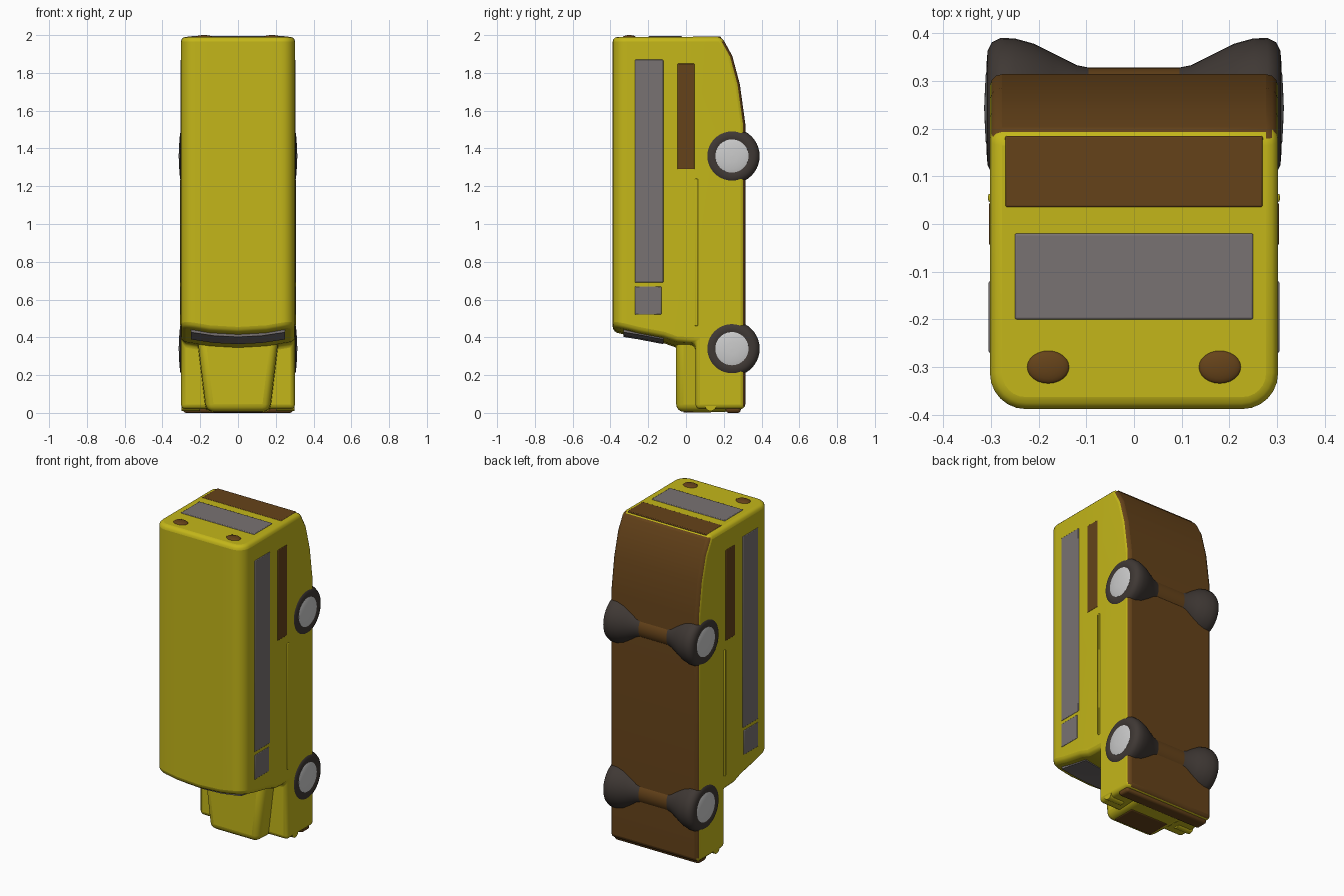
import bpy, bmesh, math

if "Cube" in bpy.data.objects:
    bpy.data.objects.remove(bpy.data.objects["Cube"])

def mat(name, c):
    m = bpy.data.materials.new(name)
    m.diffuse_color = (*c, 1)
    m.use_nodes = True
    m.node_tree.nodes["Principled BSDF"].inputs["Base Color"].default_value = m.diffuse_color
    return m

YELLOW = mat("yellow", (0.55, 0.47, 0.01))
BROWN = mat("brown", (0.13, 0.055, 0.01))
GLASS = mat("glass", (0.19, 0.17, 0.17))
DARK = mat("dark_rubber", (0.05, 0.04, 0.035))
SILVER = mat("silver", (0.55, 0.55, 0.57))

def finish(bm, name, mats, bevel=0.0, segs=3):
    bmesh.ops.recalc_face_normals(bm, faces=bm.faces)
    me = bpy.data.meshes.new(name)
    bm.to_mesh(me)
    bm.free()
    ob = bpy.data.objects.new(name, me)
    bpy.context.collection.objects.link(ob)
    for m in mats:
        me.materials.append(m)
    if bevel:
        b = ob.modifiers.new("round", 'BEVEL')
        b.width, b.segments, b.limit_method = bevel, segs, 'ANGLE'
        b.angle_limit = math.radians(35)
        b.use_clamp_overlap = False
    bpy.ops.object.select_all(action='DESELECT')
    ob.select_set(True)
    bpy.context.view_layer.objects.active = ob
    bpy.ops.object.shade_smooth_by_angle(angle=math.radians(40))
    return ob

def loft(profile, xs, bow=0.0, bowed=()):
    """Side profile (y, z) repeated at several x; bowed points curve back at the sides."""
    bm = bmesh.new()
    w = max(xs)
    rings = [[bm.verts.new((x, y, z + (bow * (x / w) ** 2 if i in bowed else 0)))
              for i, (y, z) in enumerate(profile)] for x in xs]
    n = len(profile)
    for a, b in zip(rings, rings[1:]):
        for i in range(n):
            bm.faces.new((a[i], a[(i + 1) % n], b[(i + 1) % n], b[i]))
    bm.faces.new(rings[0])
    bm.faces.new(rings[-1][::-1])
    bmesh.ops.recalc_face_normals(bm, faces=bm.faces)
    return bm

def box(name, size, loc, m, bevel=0.0, segs=3):
    bm = bmesh.new()
    bmesh.ops.create_cube(bm, size=1)
    for v in bm.verts:
        v.co = [v.co[k] * size[k] + loc[k] for k in range(3)]
    return finish(bm, name, [m], bevel, segs)

def lathe(name, prof, side, cy, cz, m, n=40):
    """Revolve (x, radius) pairs about an axis along x."""
    bm = bmesh.new()
    rings = [[bm.verts.new((side * x, cy + r * math.cos(2 * math.pi * k / n),
                            cz + r * math.sin(2 * math.pi * k / n))) for k in range(n)]
             for x, r in prof]
    for a, b in zip(rings, rings[1:]):
        for k in range(n):
            bm.faces.new((a[k], a[(k + 1) % n], b[(k + 1) % n], b[k]))
    bm.faces.new(rings[0])
    bm.faces.new(rings[-1])
    return finish(bm, name, [m])

# Main body: roof faces -y, nose points down, lower front carries the fenders
W = 0.302
profile = [(-0.388, 0.43), (-0.388, 1.99), (0.19, 1.99), (0.245, 1.89), (0.285, 1.74),
           (0.314, 1.53), (0.314, 0.02), (0.05, 0.02), (0.05, 0.34), (-0.05, 0.345),
           (-0.12, 0.37), (-0.25, 0.395)]
bm = loft(profile, [-W, -0.15, 0, 0.15, W], 0.035, (0, 8, 9, 10, 11))
for f in bm.faces:
    f.material_index = 1 if f.normal.y > 0.3 else 0
roof = [e for e in bm.edges if all(abs(v.co.x) > 0.29 and v.co.y < -0.38 for v in e.verts)]
bmesh.ops.bevel(bm, geom=roof, offset=0.075, segments=6, profile=0.5, affect='EDGES')
finish(bm, "body", [YELLOW, BROWN], 0.025)

# Hood, narrowing towards the nose
bm = bmesh.new()
bmesh.ops.create_cube(bm, size=1)
for v in bm.verts:
    low = v.co.z < 0
    top = v.co.y < 0
    v.co.x *= (0.33 if low else 0.43) + (0 if top else 0.03)
    v.co.y = -0.052 if top else 0.25
    v.co.z = 0.006 if low else 0.42
finish(bm, "hood", [YELLOW], 0.04, 4)

# Curved windshield
bm = loft([(-0.33, 0.402), (-0.25, 0.389), (-0.12, 0.364), (-0.12, 0.384), (-0.25, 0.41), (-0.33, 0.42)],
          [-0.25, -0.125, 0, 0.125, 0.25], 0.025, range(6))
finish(bm, "windshield", [GLASS])

# Nose details
box("grille", (0.26, 0.15, 0.02), (0, 0.06, 0.012), BROWN, 0.006)
box("front_bumper", (0.58, 0.08, 0.04), (0, 0.25, 0.02), BROWN, 0.015)

# Side windows, trim and door strips
for s, n in ((-1, "left"), (1, "right")):
    x = s * 0.299
    box(n + "_driver_window", (0.012, 0.14, 0.15), (x, -0.2, 0.595), GLASS, 0.004, 2)
    box(n + "_window_band", (0.012, 0.15, 1.18), (x, -0.195, 1.28), GLASS, 0.004, 2)
    box(n + "_side_rail", (0.014, 0.018, 0.78), (x, 0.055, 0.85), YELLOW, 0.005, 2)
    box(n + "_rear_stripe", (0.01, 0.09, 0.56), (x, 0.0, 1.57), BROWN, 0.004, 2)
    lathe(n + "_headlight", [(0.2, 0.03), (0.3, 0.03)], s, 0.13, 0.04, YELLOW, 20)

# Rear end, facing up
box("rear_window", (0.5, 0.18, 0.012), (0, -0.11, 1.988), GLASS, 0.004, 2)
box("rear_lower_panel", (0.54, 0.15, 0.012), (0, 0.11, 1.986), BROWN, 0.004, 2)
for s, n in ((-1, "left"), (1, "right")):
    bm = bmesh.new()
    bmesh.ops.create_uvsphere(bm, u_segments=24, v_segments=12, radius=1)
    for v in bm.verts:
        v.co = (s * 0.18 + v.co.x * 0.045, -0.3 + v.co.y * 0.035, 1.988 + v.co.z * 0.012)
    finish(bm, n + "_tail_light", [BROWN])

# Wheels with axles
tyre = [(0.07, 0.08), (0.12, 0.09), (0.17, 0.115), (0.21, 0.135), (0.25, 0.146), (0.28, 0.147),
        (0.298, 0.138), (0.307, 0.12), (0.309, 0.095), (0.304, 0.085)]
hub = [(0.29, 0.09), (0.306, 0.088), (0.311, 0.07), (0.313, 0.03), (0.314, 0.005)]
for cz, end in ((0.34, "front"), (1.36, "rear")):
    lathe(end + "_axle", [(-0.1, 0.085), (0.1, 0.085)], 1, 0.243, cz, BROWN)
    for s, n in ((-1, "left"), (1, "right")):
        lathe(f"{end}_{n}_tyre", tyre, s, 0.243, cz, DARK)
        lathe(f"{end}_{n}_hub", hub, s, 0.243, cz, SILVER)
